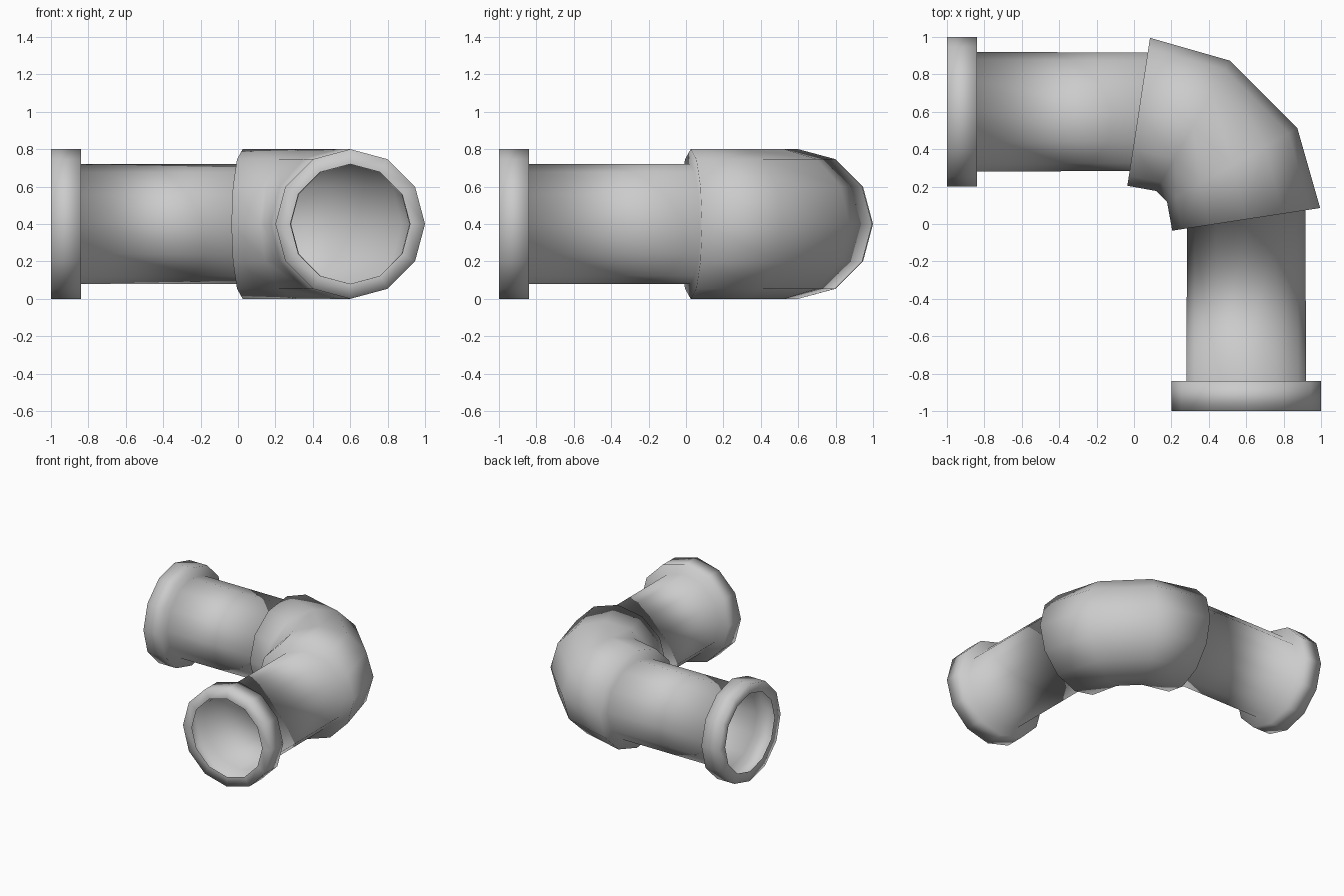
import bpy, bmesh
from math import sin, cos, pi, radians
from mathutils import Vector

if "Cube" in bpy.data.objects:
    bpy.data.objects.remove(bpy.data.objects["Cube"])

SIDES = 12
R_PIPE, R_COLLAR = 0.32, 0.40
AXIS_Z = 0.40

# First half of the path: (x, y, tilt of the ring in degrees, radius)
half = [
    (-1.00, 0.60, 0.0, R_PIPE),      # mouth
    (-1.00, 0.60, 0.0, R_COLLAR),    # flange
    (-0.84, 0.60, 0.0, R_COLLAR),
    (-0.84, 0.60, 0.0, R_PIPE),      # straight pipe
    (0.025, 0.60, 8.7, R_PIPE),
    (0.025, 0.60, 8.7, R_COLLAR),    # wide elbow
    (0.315, 0.525, 29.4, R_COLLAR),
]
# Second half is the first mirrored across the line x = y
path = half + [(y, x, 90 - a, r) for x, y, a, r in reversed(half)]


def ring(bm, x, y, tilt, r):
    """Circle of vertices whose outward in-plane axis is turned by tilt."""
    a = radians(tilt)
    out, up = Vector((sin(a), cos(a), 0)), Vector((0, 0, 1))
    c = Vector((x, y, AXIS_Z))
    return [bm.verts.new(c + r * (cos(t) * out + sin(t) * up))
            for t in (2 * pi * i / SIDES for i in range(SIDES))]


# Loft one open-ended skin through all the rings
bm = bmesh.new()
rings = [ring(bm, *p) for p in path]
for a, b in zip(rings, rings[1:]):
    for i in range(SIDES):
        j = (i + 1) % SIDES
        bm.faces.new((a[i], a[j], b[j], b[i])).smooth = True
bmesh.ops.recalc_face_normals(bm, faces=bm.faces)

# Make sure the skin faces outward (highest face must point up)
bm.normal_update()
top = max(bm.faces, key=lambda f: f.calc_center_median().z)
if top.normal.z < 0:
    bmesh.ops.reverse_faces(bm, faces=bm.faces)

mesh = bpy.data.meshes.new("pipe_elbow")
bm.to_mesh(mesh)
bm.free()
pipe = bpy.data.objects.new("pipe_elbow", mesh)
bpy.context.collection.objects.link(pipe)
